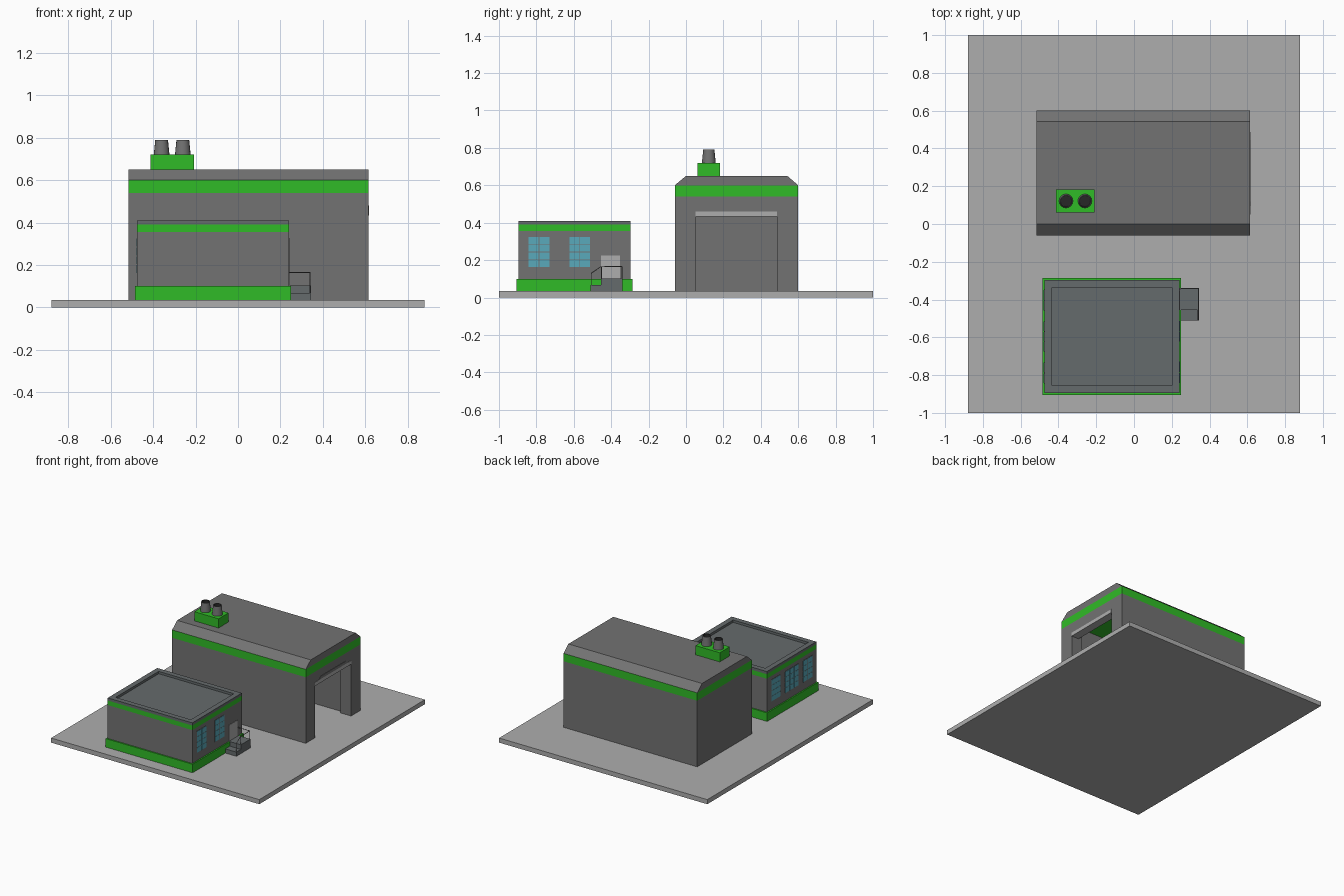
import bpy, bmesh
from mathutils import Matrix, Vector

if "Cube" in bpy.data.objects:
    bpy.data.objects.remove(bpy.data.objects["Cube"])


def mat(name, r, g, b):
    m = bpy.data.materials.new(name)
    m.diffuse_color = (r, g, b, 1)
    m.use_nodes = True
    m.node_tree.nodes["Principled BSDF"].inputs["Base Color"].default_value = m.diffuse_color
    return m


WALL = mat("wall_grey", 0.17, 0.17, 0.17)
PALE = mat("pale_grey", 0.42, 0.42, 0.42)
ROOF = mat("roof_grey", 0.13, 0.145, 0.15)
DARK = mat("soot", 0.02, 0.02, 0.02)
GREEN = mat("green_trim", 0.03, 0.5, 0.02)
GLASS = mat("window_blue", 0.1, 0.4, 0.5)


def finish(name, bm, *mats):
    bmesh.ops.recalc_face_normals(bm, faces=bm.faces)
    me = bpy.data.meshes.new(name)
    bm.to_mesh(me)
    bm.free()
    for m in mats:
        me.materials.append(m)
    ob = bpy.data.objects.new(name, me)
    bpy.context.collection.objects.link(ob)
    return ob


def add_box(bm, x0, x1, y0, y1, z0, z1):
    size = Vector((x1 - x0, y1 - y0, z1 - z0))
    mid = Vector((x0 + x1, y0 + y1, z0 + z1)) / 2
    bmesh.ops.create_cube(bm, size=1, matrix=Matrix.Translation(mid) @ Matrix.Diagonal((*size, 1)))


def box(name, m, *dims):
    bm = bmesh.new()
    add_box(bm, *dims)
    return finish(name, bm, m)


def prism(name, m, pts, axis, a, b):
    """Extrude a 2D profile along 'x' (points are y,z) or 'z' (points are x,y)."""
    bm = bmesh.new()
    place = (lambda p: (a, *p)) if axis == 'x' else (lambda p: (*p, a))
    f = bm.faces.new([bm.verts.new(place(p)) for p in pts])
    ext = bmesh.ops.extrude_face_region(bm, geom=[f])
    moved = [v for v in ext["geom"] if isinstance(v, bmesh.types.BMVert)]
    step = (b - a, 0, 0) if axis == 'x' else (0, 0, b - a)
    bmesh.ops.translate(bm, verts=moved, vec=step)
    return finish(name, bm, m)


def sink_top(bm, inset, depth):
    """Inset the upward face and push it down to make a recess."""
    bm.faces.ensure_lookup_table()
    bmesh.ops.recalc_face_normals(bm, faces=bm.faces)
    top = max(bm.faces, key=lambda f: f.calc_center_median().z)
    bmesh.ops.inset_region(bm, faces=[top], thickness=inset)
    pit = bmesh.ops.extrude_discrete_faces(bm, faces=[top])["faces"][0]
    bmesh.ops.translate(bm, verts=pit.verts, vec=(0, 0, -depth))
    return pit


# Ground slab
G = 0.035
box("ground_slab", PALE, -0.88, 0.88, -1, 1, 0, G)

# Garage: three walls, door wall, green band and chamfered roof
X0, X1, Y0, Y1, T = -0.515, 0.615, -0.06, 0.60, 0.09
prism("garage_walls", WALL, [(X1 - T, Y0), (X0, Y0), (X0, Y1), (X1 - T, Y1), (X1 - T, Y1 - T),
                             (X0 + T, Y1 - T), (X0 + T, Y0 + T), (X1 - T, Y0 + T)], 'z', G, 0.54)
prism("garage_door_wall", WALL, [(Y0, G), (0.053, G), (0.053, 0.46), (0.487, 0.46), (0.487, G),
                                 (Y1, G), (Y1, 0.54), (Y0, 0.54)], 'x', X1 - T, X1)
box("garage_green_band", GREEN, X0, X1, Y0, Y1, 0.54, 0.60)
prism("garage_roof", WALL, [(Y0, 0.60), (Y1, 0.60), (Y1 - 0.058, 0.65), (Y0 + 0.06, 0.65)], 'x', X0, X1)

# Garage door header and the hood above it
box("door_header", PALE, X1 - 0.06, X1 + 0.003, 0.05, 0.487, 0.433, 0.46)
prism("door_hood", WALL, [(0.096, 0.46), (0.444, 0.46), (0.42, 0.481), (0.12, 0.481)], 'x', X1 - 0.02, X1 + 0.003)

# Chimney block with two tapered pots
box("chimney_block", GREEN, -0.413, -0.208, 0.062, 0.182, 0.65, 0.72)
for i, x in enumerate((-0.36, -0.26)):
    bm = bmesh.new()
    bmesh.ops.create_cone(bm, cap_ends=True, segments=16, radius1=0.037, radius2=0.03, depth=0.07,
                          matrix=Matrix.Translation((x, 0.122, 0.755)))
    pit = sink_top(bm, 0.004, 0.055)
    pit.material_index = 1
    for e in pit.edges:
        for f in e.link_faces:
            f.material_index = 1
    pot = finish(f"chimney_pot_{i + 1}", bm, WALL, DARK)
    bpy.context.view_layer.objects.active = pot
    pot.select_set(True)
    bpy.ops.object.shade_smooth_by_angle()
    pot.select_set(False)

# Office: plinth, walls, green band and recessed roof
OX0, OX1, OY0, OY1 = -0.475, 0.24, -0.895, -0.297
box("office_plinth", GREEN, OX0 - 0.01, OX1 + 0.01, OY0 - 0.01, OY1 + 0.01, G, 0.10)
box("office_walls", WALL, OX0, OX1, OY0, OY1, 0.10, 0.355)
box("office_green_band", GREEN, OX0, OX1, OY0, OY1, 0.355, 0.39)
bm = bmesh.new()
add_box(bm, OX0, OX1, OY0, OY1, 0.39, 0.41)
sink_top(bm, 0.056, 0.018)
finish("office_roof", bm, ROOF)


# Windows: a dark backing with a grid of panes
def window(name, x, y0, y1, cols, z0=0.16, z1=0.326, rows=4, gap=0.004):
    box(name + "_frame", WALL, x - 0.002, x + 0.002, y0, y1, z0, z1)
    bm = bmesh.new()
    w, h = (y1 - y0) / cols, (z1 - z0) / rows
    for c in range(cols):
        for r in range(rows):
            y, z = y0 + c * w, z0 + r * h
            add_box(bm, x - 0.003, x + 0.003, y + gap / 2, y + w - gap / 2, z + gap / 2, z + h - gap / 2)
    finish(name + "_panes", bm, GLASS)


window("right_window_1", OX1, -0.845, -0.727, 2)
window("right_window_2", OX1, -0.625, -0.511, 2)
window("left_window_1", OX0, -0.845, -0.732, 2)
window("left_window_2", OX0, -0.677, -0.515, 3)
window("left_window_3", OX0, -0.460, -0.347, 2)

# Office door with landing and step
box("office_door", PALE, OX1 - 0.005, OX1 + 0.003, -0.455, -0.353, 0.10, 0.225)
prism("landing_steps", ROOF, [(-0.51, G), (-0.34, G), (-0.34, 0.102), (-0.455, 0.102),
                              (-0.455, 0.067), (-0.51, 0.067)], 'x', OX1, 0.343)

# Handrail: top rail and posts as round tubes
rail = bpy.data.curves.new("handrail", 'CURVE')
rail.dimensions = '3D'
rail.bevel_depth = 0.0025
rail.bevel_resolution = 1
rail.use_fill_caps = True
rx, ry = 0.34, -0.343
paths = [[(rx, -0.507, 0.13), (rx, -0.455, 0.165), (rx, ry, 0.165), (OX1, ry, 0.165)],
         [(rx, -0.507, 0.065), (rx, -0.507, 0.13)],
         [(rx, -0.452, 0.10), (rx, -0.452, 0.165)],
         [(rx, ry, 0.10), (rx, ry, 0.165)]]
for path in paths:
    s = rail.splines.new('POLY')
    s.points.add(len(path) - 1)
    for p, co in zip(s.points, path):
        p.co = (*co, 1)
rail.materials.append(WALL)
bpy.context.collection.objects.link(bpy.data.objects.new("handrail", rail))
